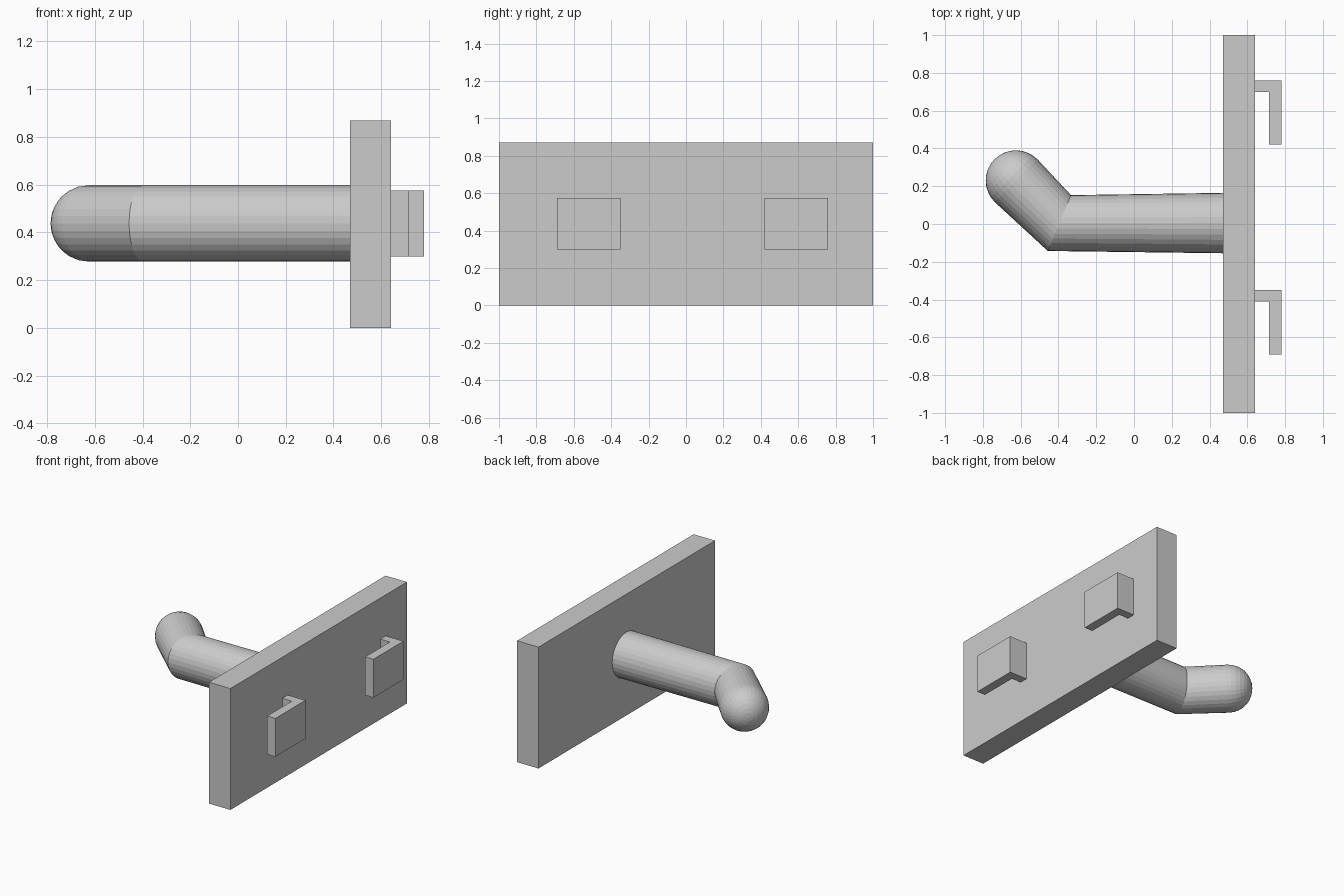
import bpy
import bmesh
import math
from mathutils import Vector

default = bpy.data.objects.get("Cube")
if default:
    bpy.data.objects.remove(default, do_unlink=True)

# Single grey finish
GREY = (0.6, 0.6, 0.6, 1.0)
grey = bpy.data.materials.new("plain_grey")
grey.use_nodes = True
grey.diffuse_color = GREY
grey.node_tree.nodes["Principled BSDF"].inputs["Base Color"].default_value = GREY


def finish(name, bm):
    bmesh.ops.recalc_face_normals(bm, faces=bm.faces)
    mesh = bpy.data.meshes.new(name)
    bm.to_mesh(mesh)
    bm.free()
    mesh.materials.append(grey)
    obj = bpy.data.objects.new(name, mesh)
    bpy.context.collection.objects.link(obj)
    return obj


def prism(name, outline, bottom, top):
    """Extrude a plan outline upward."""
    bm = bmesh.new()
    face = bm.faces.new([bm.verts.new((x, y, bottom)) for x, y in outline])
    result = bmesh.ops.extrude_face_region(bm, geom=[face])
    verts = [v for v in result["geom"] if isinstance(v, bmesh.types.BMVert)]
    bmesh.ops.translate(bm, verts=verts, vec=(0, 0, top - bottom))
    return finish(name, bm)


def loft(name, rings, tip, sides=32):
    """Skin circular rings given as (centre, heading, radius), closed by a tip."""
    bm = bmesh.new()
    loops = []
    for centre, heading, radius in rings:
        side = Vector((math.sin(heading), -math.cos(heading), 0))
        loop = []
        for i in range(sides):
            a = math.tau * i / sides
            loop.append(bm.verts.new(
                centre + radius * (math.cos(a) * side + math.sin(a) * Vector((0, 0, 1)))))
        loops.append(loop)
    bm.faces.new(loops[0])
    for lower, upper in zip(loops, loops[1:]):
        for i in range(sides):
            j = (i + 1) % sides
            bm.faces.new((lower[i], lower[j], upper[j], upper[i]))
    end = bm.verts.new(tip)
    for i in range(sides):
        bm.faces.new((loops[-1][i], loops[-1][(i + 1) % sides], end))
    return finish(name, bm)


# Back plate
prism("back_plate", [(0.47, -1), (0.64, -1), (0.64, 1), (0.47, 1)], 0, 0.87)

# Two L-shaped mounting clips
for name, y in (("rear_clip", 0.76), ("front_clip", -0.35)):
    prism(name, [(0.64, y), (0.78, y), (0.78, y - 0.34), (0.715, y - 0.34),
                 (0.715, y - 0.06), (0.64, y - 0.06)], 0.30, 0.575)

# Bent peg with a rounded end
R = 0.16
Z = 0.438
bend = math.radians(135)
ball = Vector((-0.625, 0.23, Z))
along = Vector((math.cos(bend), math.sin(bend), 0))
rings = [(Vector((0.475, 0.005, Z)), math.pi, R),
         (Vector((-0.395, 0.005, Z)), (math.pi + bend) / 2, R)]
STEPS = 8
for k in range(STEPS):
    a = math.pi / 2 * k / STEPS
    rings.append((ball + along * R * math.sin(a), bend, R * math.cos(a)))
loft("bent_peg", rings, ball + along * R)
